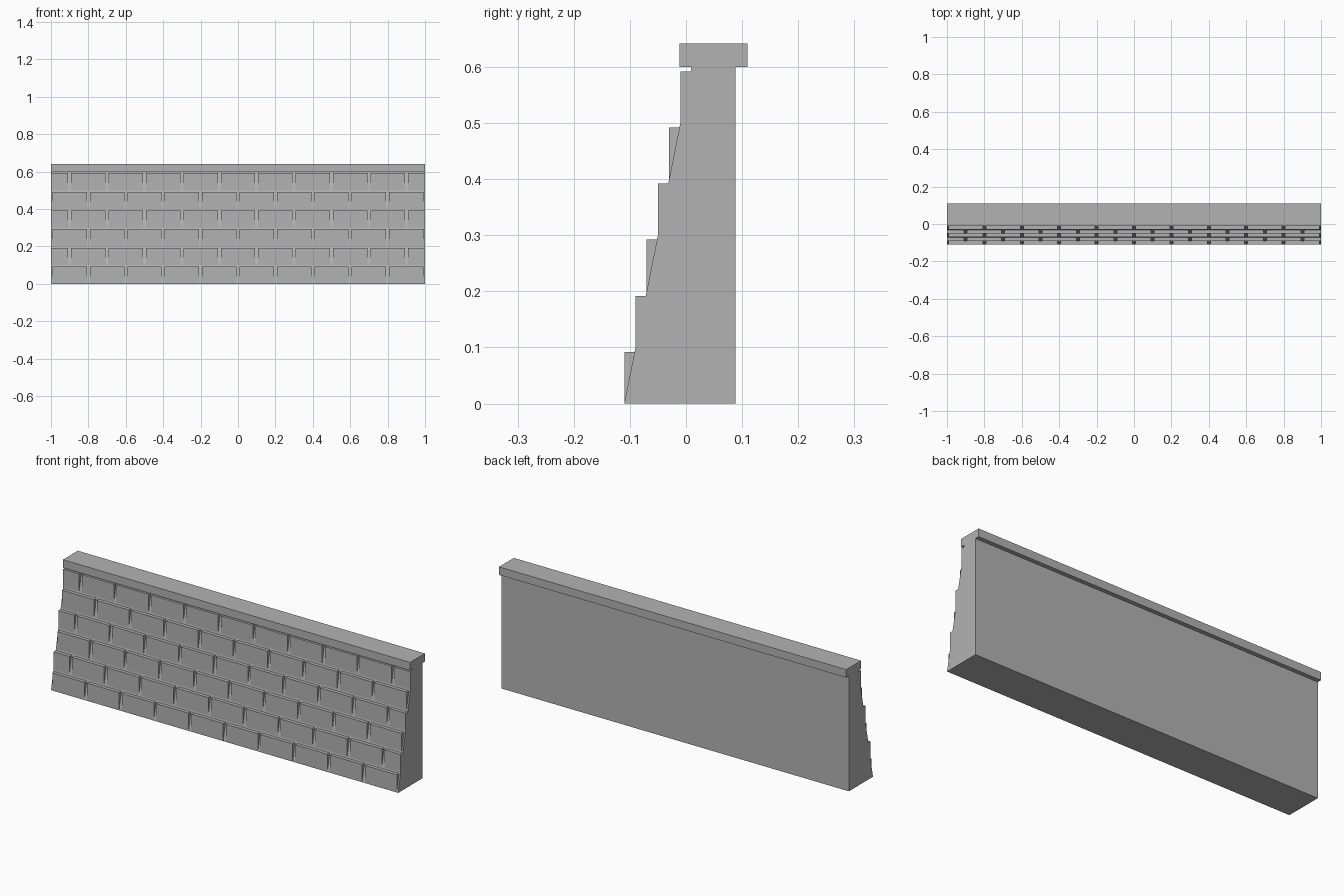
import bpy

HALF = 1.0       # half length of the wall
SLOPE = 0.2      # lean of the front face
FRONT = -0.11    # front face at the ground
BACK = 0.088
HEIGHT = 0.6
COURSE = 0.1     # course height
JOINT = 0.008
BLOCK = 0.2      # block length

cube = bpy.data.objects.get("Cube")
if cube:
    bpy.data.objects.remove(cube, do_unlink=True)

stone = bpy.data.materials.new("grey stone")
stone.use_nodes = True
grey = (0.45, 0.45, 0.45, 1)
stone.diffuse_color = grey
stone.node_tree.nodes["Principled BSDF"].inputs["Base Color"].default_value = grey


def prism(verts, faces, profile, x0, x1):
    """Append a (y, z) profile extruded along x; profile runs counter-clockwise."""
    base, n = len(verts), len(profile)
    verts += [(x, y, z) for x in (x0, x1) for y, z in profile]
    faces.append([base + i for i in reversed(range(n))])
    faces.append([base + n + i for i in range(n)])
    for i in range(n):
        j = (i + 1) % n
        faces.append([base + i, base + j, base + n + j, base + n + i])


def make_object(name, prisms):
    verts, faces = [], []
    for profile, x0, x1 in prisms:
        prism(verts, faces, profile, x0, x1)
    mesh = bpy.data.meshes.new(name)
    mesh.from_pydata(verts, [], faces)
    mesh.materials.append(stone)
    obj = bpy.data.objects.new(name, mesh)
    bpy.context.collection.objects.link(obj)


# Battered wall core
core = [(FRONT, 0), (BACK, 0), (BACK, HEIGHT), (FRONT + SLOPE * HEIGHT, HEIGHT)]
make_object("wall_core", [(core, -HALF, HALF)])

# Coping along the top
coping = [(-0.012, HEIGHT), (0.11, HEIGHT), (0.11, 0.642), (-0.012, 0.642)]
make_object("coping", [(coping, -HALF, HALF)])

# Courses of upright wedge blocks, every second course shifted by half a block
for row in range(6):
    z0 = row * COURSE
    z1 = z0 + COURSE - JOINT
    y0 = FRONT + SLOPE * z0
    wedge = [(y0, z0), (y0 + 0.001, z0), (y0 + SLOPE * (z1 - z0) + 0.001, z1), (y0, z1)]
    shift = BLOCK / 2 if row % 2 else 0
    blocks = []
    for i in range(10 + row % 2):
        x0 = -HALF - shift + i * BLOCK + JOINT
        x1 = x0 + BLOCK - 2 * JOINT
        blocks.append((wedge, max(x0, -HALF), min(x1, HALF)))
    make_object(f"block_course_{row + 1}", blocks)
